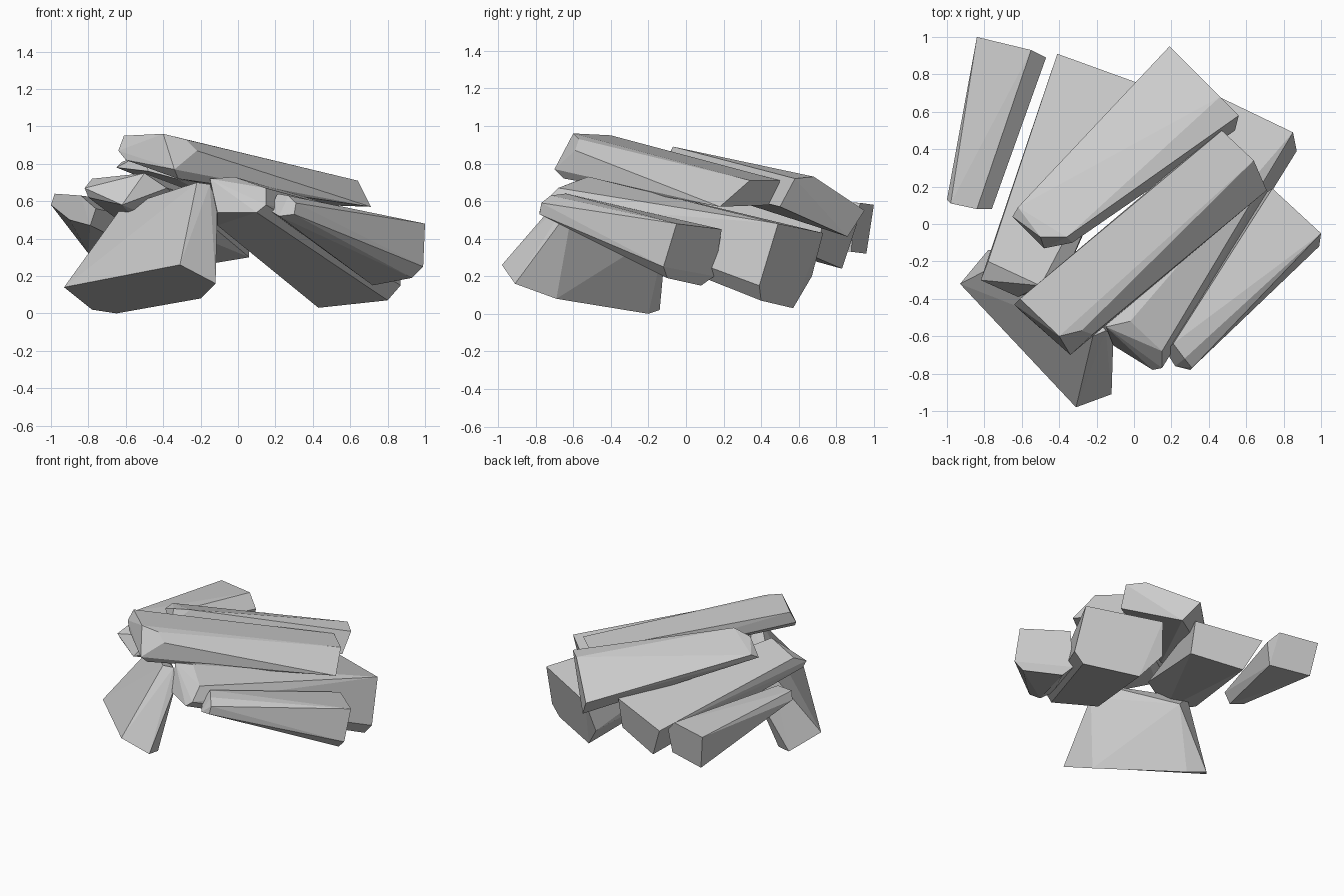
import bpy, bmesh


def slab(name, near, far):
    """Tapered faceted stone: the hull spanning a near and a far end profile."""
    bm = bmesh.new()
    for p in near + far:
        bm.verts.new(p)
    out = bmesh.ops.convex_hull(bm, input=bm.verts[:])
    loose = [g for g in out["geom_interior"] if isinstance(g, bmesh.types.BMVert)]
    bmesh.ops.delete(bm, geom=loose, context='VERTS')
    # merge nearly coplanar triangles into broad flat facets
    bmesh.ops.dissolve_limit(bm, angle_limit=0.09, verts=bm.verts[:], edges=bm.edges[:])
    bmesh.ops.recalc_face_normals(bm, faces=bm.faces[:])
    me = bpy.data.meshes.new(name)
    bm.to_mesh(me)
    bm.free()
    ob = bpy.data.objects.new(name, me)
    bpy.context.collection.objects.link(ob)
    return ob


# Highest slab, sloping down to the back right
slab("top_slab",
     [(-.61, -.40, .95), (-.40, -.60, .96), (-.28, -.57, .93), (-.22, -.59, .87),
      (-.64, -.43, .87), (-.60, -.47, .82), (-.34, -.70, .77), (-.32, -.65, .72)],
     [(.47, .50, .71), (.64, .34, .71), (.71, .18, .57), (.42, .47, .58)])

# Slab lying beside and behind it
slab("rear_slab",
     [(-.36, -.07, .89), (-.50, -.07, .86), (-.62, .09, .81), (-.65, .04, .78),
      (-.48, -.13, .76), (-.33, -.10, .72)],
     [(.56, .58, .72), (.46, .68, .73), (.19, .95, .55), (.28, .86, .41), (.54, .50, .57)])

# Thick middle slab under the top ones
slab("middle_slab",
     [(-.15, -.55, .72), (-.02, -.52, .73), (.15, -.68, .67), (.15, -.77, .58),
      (.10, -.78, .54), (-.11, -.65, .54), (-.11, -.52, .47)],
     [(.85, .49, .48), (.87, .39, .15), (.80, .40, .07), (.43, .57, .03),
      (.30, .67, .20), (.35, .73, .43)])

# Slab on the right side
slab("right_slab",
     [(.21, -.64, .64), (.27, -.72, .63), (.31, -.77, .59), (.30, -.78, .53),
      (.22, -.76, .52), (.17, -.68, .55)],
     [(1.0, -.05, .48), (.74, .19, .45), (.68, .15, .20), (.72, .08, .15),
      (.93, -.10, .19), (.99, -.12, .25)])

# Broad slab on the left, under the rear slab
slab("left_slab",
     [(-.78, -.20, .72), (-.82, -.30, .67), (-.50, -.33, .75), (-.38, -.30, .67),
      (-.62, -.39, .58), (-.80, -.28, .62)],
     [(-.41, .91, .48), (.06, .74, .54), (.06, .69, .30), (-.30, .83, .24)])

# Small separate slab at the far left
slab("outer_left_slab",
     [(-.98, .11, .64), (-.84, .08, .63), (-.76, .08, .56), (-.79, .10, .47),
      (-.90, .12, .50), (-1.0, .13, .58)],
     [(-.84, 1.0, .58), (-.55, .93, .59), (-.47, .89, .50), (-.50, .88, .33),
      (-.80, .96, .32)])

# Leaning foot stone that widens towards the ground
slab("foot_stone",
     [(-.22, -.60, .70), (-.15, -.57, .69), (-.11, -.60, .58), (-.62, -.16, .57),
      (-.50, -.10, .45)],
     [(-.93, -.32, .14), (-.31, -.98, .26), (-.12, -.91, .16), (-.20, -.69, .08),
      (-.65, -.20, .0), (-.78, -.14, .02)])
